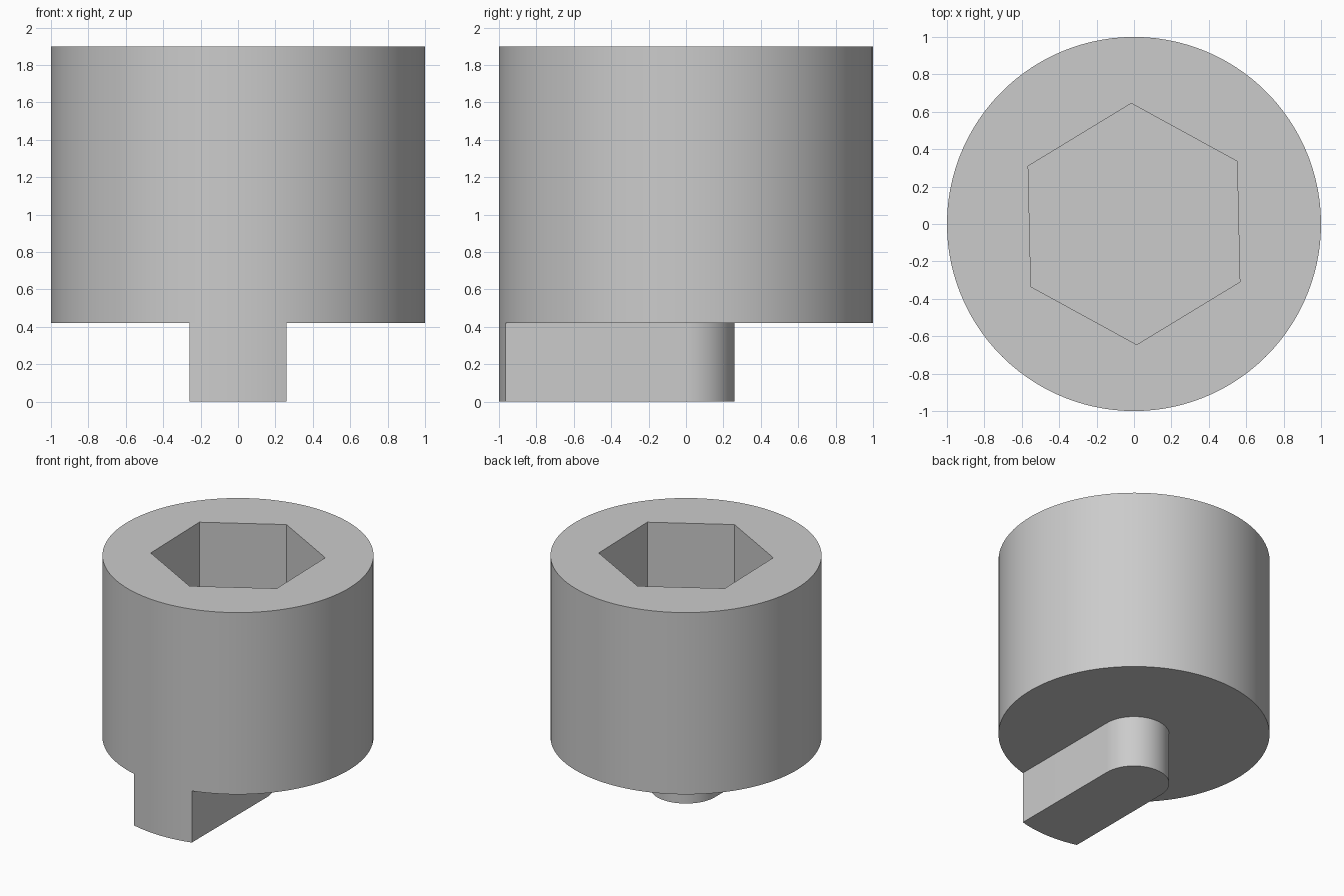
import bpy, bmesh, math

cube = bpy.data.objects.get("Cube")
if cube:
    bpy.data.objects.remove(cube)

TOP, BASE, FLOOR = 1.9, 0.42, 0.9     # body top, body underside, socket floor
RADIUS, KEY, HEX = 1.0, 0.26, 0.645   # body radius, key half width, socket radius

steel = bpy.data.materials.new("plain_grey")
steel.use_nodes = True
steel.diffuse_color = (0.6, 0.6, 0.6, 1)
steel.node_tree.nodes["Principled BSDF"].inputs["Base Color"].default_value = (0.6, 0.6, 0.6, 1)


def arc(radius, start, end, steps):
    """Points along an arc, both ends included."""
    return [(radius * math.cos(start + (end - start) * i / steps),
             radius * math.sin(start + (end - start) * i / steps))
            for i in range(steps + 1)]


def ring(bm, points, z):
    return [bm.verts.new((x, y, z)) for x, y in points]


def wall(bm, low, high):
    for i in range(len(low)):
        j = (i + 1) % len(low)
        bm.faces.new((low[i], low[j], high[j], high[i]))


def finish(bm, name):
    mesh = bpy.data.meshes.new(name)
    bm.to_mesh(mesh)
    bm.free()
    mesh.materials.append(steel)
    obj = bpy.data.objects.new(name, mesh)
    bpy.context.collection.objects.link(obj)
    bpy.ops.object.select_all(action='DESELECT')
    obj.select_set(True)
    bpy.context.view_layer.objects.active = obj
    bpy.ops.object.shade_smooth_by_angle(angle=math.radians(30))


# Shared outlines: the key's front end lies on the rim of the body
half = math.asin(KEY / RADIUS)
front = -math.pi / 2
front_arc = arc(RADIUS, front - half, front + half, 10)
rest_arc = arc(RADIUS, front + half, front - half + 2 * math.pi, 100)
round_end = arc(KEY, 0, math.pi, 28)
turn = math.radians(91.3)
hexagon = arc(HEX, turn, turn + 2 * math.pi, 6)[:-1]

# Body: cylinder with a blind hexagonal socket, open underneath where the key joins
bm = bmesh.new()
circle = front_arc + rest_arc[1:-1]
low, high = ring(bm, circle, BASE), ring(bm, circle, TOP)
wall(bm, low, high)
n = len(front_arc) - 1
key_edge = ring(bm, round_end, BASE)
bm.faces.new([low[0]] + low[:n - 1:-1] + key_edge)
mouth, floor = ring(bm, hexagon, TOP), ring(bm, hexagon, FLOOR)
wall(bm, mouth, floor)
bm.faces.new(floor)
rims = [bm.edges.get((loop[i - 1], loop[i])) for loop in (high, mouth) for i in range(len(loop))]
bmesh.ops.triangle_fill(bm, edges=rims, use_beauty=True, normal=(0, 0, 1))
bmesh.ops.recalc_face_normals(bm, faces=bm.faces)
# The underside is an open shell, so check its direction by the outer wall
wall_face = next(f for f in bm.faces if low[0] in f.verts and high[0] in f.verts)
centre = wall_face.calc_center_median()
if wall_face.normal.x * centre.x + wall_face.normal.y * centre.y < 0:
    bmesh.ops.reverse_faces(bm, faces=bm.faces)
finish(bm, "socket_body")

# Drive key: straight sides, rounded inner end, front end flush with the body
bm = bmesh.new()
outline = front_arc + round_end
low, high = ring(bm, outline, 0), ring(bm, outline, BASE)
wall(bm, low, high)
bm.faces.new(low[::-1])
finish(bm, "drive_key")
